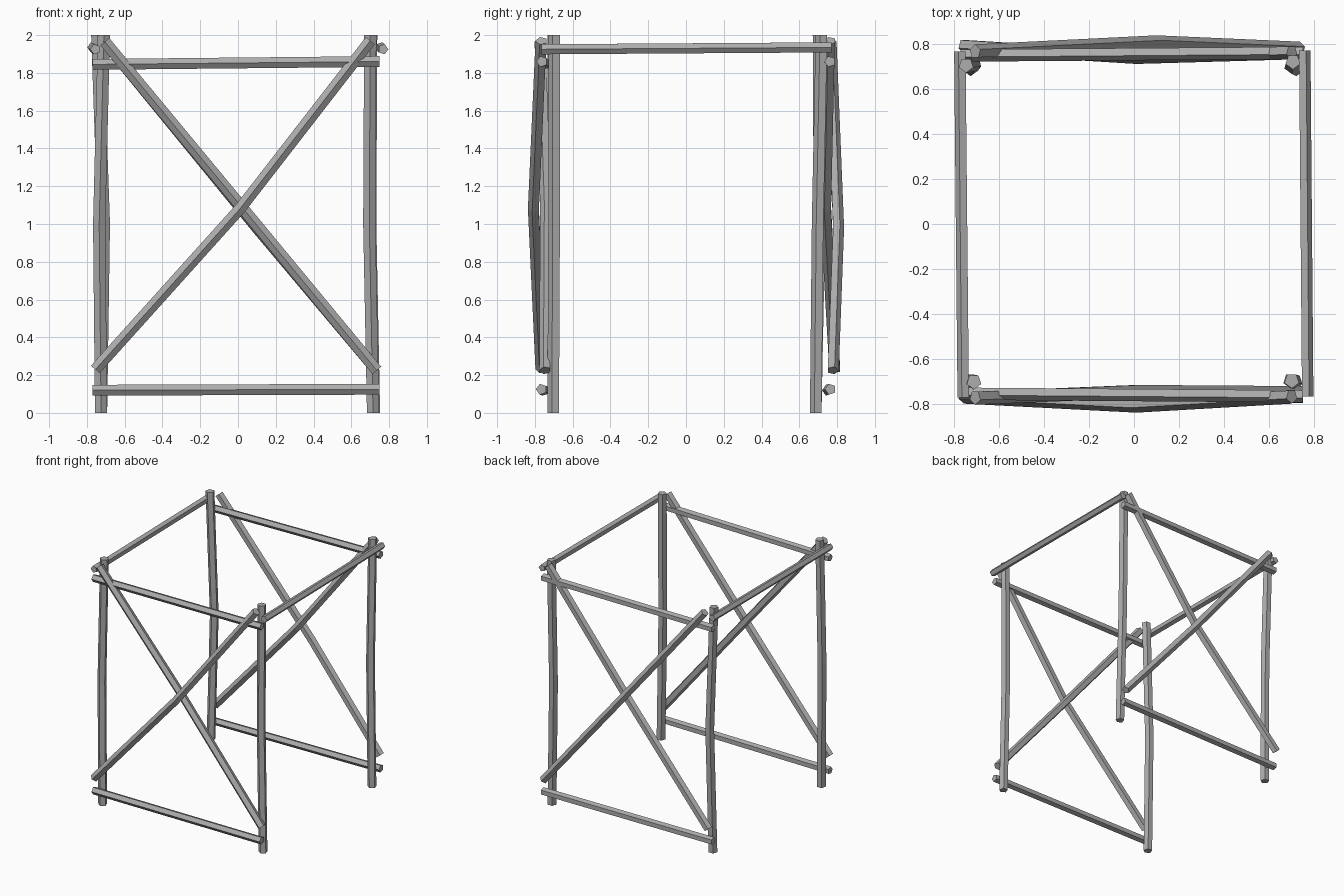
import bpy, bmesh, math
from mathutils import Vector

cube = bpy.data.objects.get("Cube")
if cube:
    bpy.data.objects.remove(cube, do_unlink=True)

GREY = (0.42, 0.42, 0.42, 1.0)
mat = bpy.data.materials.new("weathered grey")
mat.use_nodes = True
mat.diffuse_color = GREY
mat.node_tree.nodes["Principled BSDF"].inputs["Base Color"].default_value = GREY

SIDES = 5


def pole(name, points, radius, ridge, level=False):
    """Five-sided pole through the points; ridge is the way one edge faces."""
    pts = [Vector(p) for p in points]
    axis = Vector((0, 0, 1)) if level else (pts[-1] - pts[0]).normalized()
    u = Vector(ridge)
    u = (u - axis * u.dot(axis)).normalized()
    v = axis.cross(u)
    bm = bmesh.new()
    rings = []
    for p in pts:
        ring = []
        for i in range(SIDES):
            a = math.tau * i / SIDES
            ring.append(bm.verts.new(p + radius * (u * math.cos(a) + v * math.sin(a))))
        rings.append(ring)
    for lo, hi in zip(rings, rings[1:]):
        for i in range(SIDES):
            j = (i + 1) % SIDES
            bm.faces.new((lo[i], lo[j], hi[j], hi[i]))
    bm.faces.new(rings[0][::-1])
    bm.faces.new(rings[-1])
    mesh = bpy.data.meshes.new(name)
    bm.to_mesh(mesh)
    bm.free()
    mesh.materials.append(mat)
    bpy.context.collection.objects.link(bpy.data.objects.new(name, mesh))


FRONT = (0, -1, 0)

# Upright posts, slightly crooked
pole("front_right_post", [(-0.725, -0.7, 0), (-0.735, -0.695, 1), (-0.71, -0.7, 2)], 0.034, FRONT, True)
pole("back_right_post", [(-0.725, 0.69, 0), (-0.71, 0.71, 1), (-0.745, 0.705, 2)], 0.034, FRONT, True)
pole("front_left_post", [(0.715, -0.7, 0), (0.695, -0.695, 1), (0.7, -0.695, 2)], 0.034, FRONT, True)
pole("back_left_post", [(0.72, 0.69, 0), (0.7, 0.7, 1), (0.705, 0.72, 2)], 0.034, FRONT, True)

# Level rails across the front and back
for side, s in (("front", -1), ("back", 1)):
    pole(side + "_top_rail", [(-0.77, s * 0.75, 1.845), (0.75, s * 0.762, 1.86)], 0.03, FRONT)
    pole(side + "_bottom_rail", [(-0.77, s * 0.75, 0.12), (0.75, s * 0.765, 0.125)], 0.03, FRONT)

# Top rails along the sides
pole("right_side_rail", [(-0.755, -0.77, 1.925), (-0.77, 0.765, 1.935)], 0.028, (-1, 0, 0))
pole("left_side_rail", [(0.768, -0.765, 1.925), (0.755, 0.77, 1.935)], 0.028, (1, 0, 0))

# Crossed braces, the outer ones bowed outward
pole("front_outer_brace", [(-0.755, -0.765, 0.23), (0.01, -0.805, 1.08), (0.7, -0.765, 1.97)], 0.032, FRONT)
pole("front_inner_brace", [(0.735, -0.745, 0.225), (0.02, -0.74, 1.09), (-0.705, -0.77, 1.965)], 0.032, FRONT)
pole("back_outer_brace", [(0.735, 0.777, 0.225), (0.1, 0.805, 0.98), (-0.705, 0.765, 1.965)], 0.032, (0, 1, 0))
pole("back_inner_brace", [(-0.755, 0.79, 0.23), (0.01, 0.742, 1.08), (0.7, 0.762, 1.97)], 0.032, FRONT)
